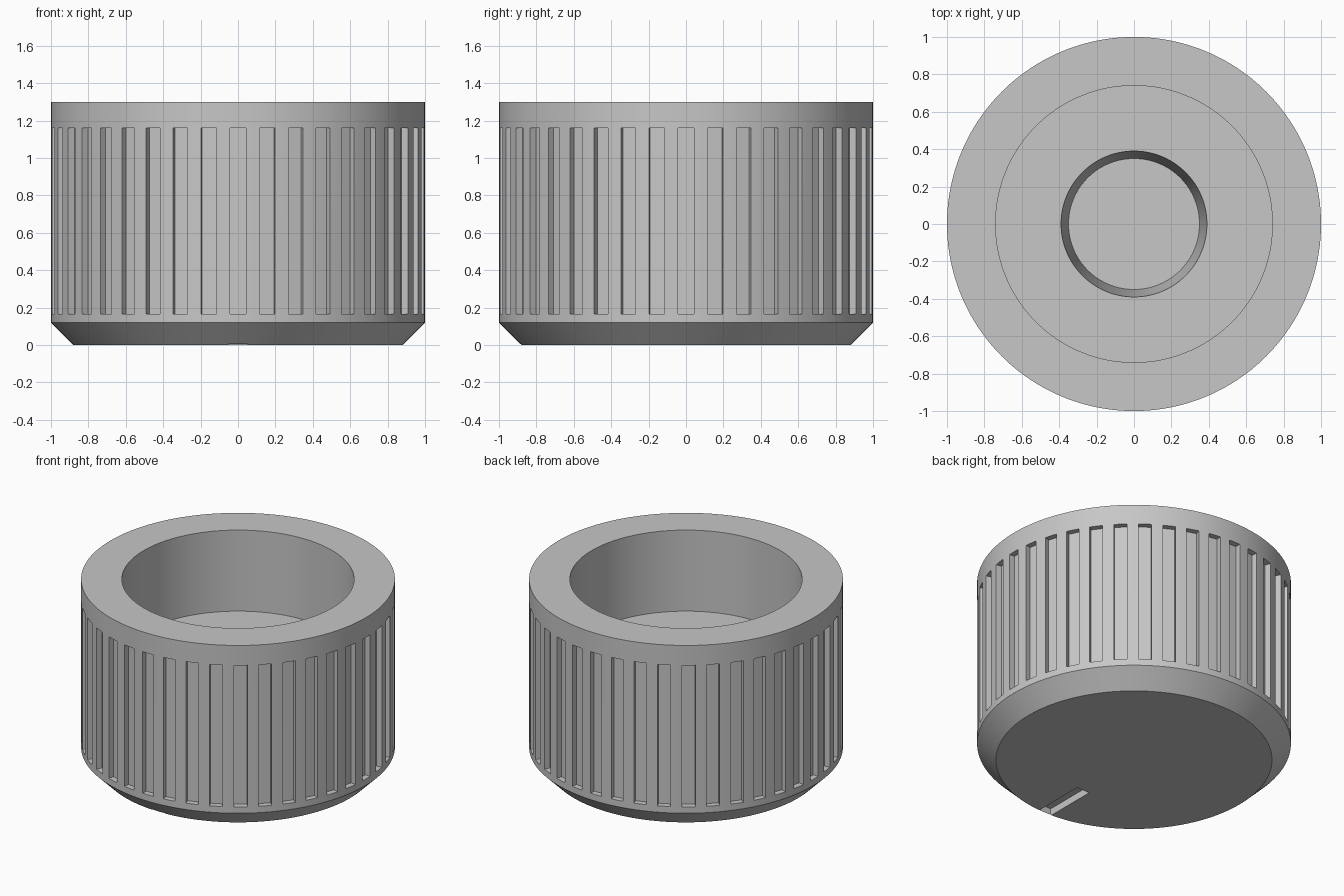
import bpy, bmesh, math
from mathutils import Matrix, Vector

if "Cube" in bpy.data.objects:
    bpy.data.objects.remove(bpy.data.objects["Cube"], do_unlink=True)

SEGMENTS = 160
RIB_GROOVES = 40

grey = bpy.data.materials.new("plain grey")
grey.use_nodes = True
colour = (0.57, 0.57, 0.57, 1)
grey.diffuse_color = colour
bsdf = grey.node_tree.nodes["Principled BSDF"]
bsdf.inputs["Base Color"].default_value = colour


def make_object(name, bm):
    bmesh.ops.recalc_face_normals(bm, faces=bm.faces)
    mesh = bpy.data.meshes.new(name)
    bm.to_mesh(mesh)
    bm.free()
    mesh.materials.append(grey)
    obj = bpy.data.objects.new(name, mesh)
    bpy.context.collection.objects.link(obj)
    return obj


def add_box(bm, centre, size, turn=0):
    matrix = (Matrix.Rotation(turn, 4, "Z") @ Matrix.Translation(centre)
              @ Matrix.Diagonal((*size, 1)))
    bmesh.ops.create_cube(bm, size=1, matrix=matrix)


# Knob body: chamfered outside, wide cavity and tapered shaft hole
profile = [(0, 0), (0.88, 0), (1, 0.12), (1, 1.3), (0.74, 1.3),
           (0.74, 0.73), (0.39, 0.73), (0.35, 0.25), (0, 0.25)]
bm = bmesh.new()
verts = [bm.verts.new((r, 0, z)) for r, z in profile]
edges = [bm.edges.new(pair) for pair in zip(verts, verts[1:])]
bmesh.ops.spin(bm, geom=verts + edges, cent=(0, 0, 0), axis=(0, 0, 1),
               angle=math.tau, steps=SEGMENTS, use_merge=False)
bmesh.ops.remove_doubles(bm, verts=bm.verts, dist=0.0005)
knob = make_object("knob_body", bm)

# Cutters: grip grooves around the side, pointer slot under the base
bm = bmesh.new()
for i in range(RIB_GROOVES):
    add_box(bm, Vector((1.01, 0, 0.6625)), (0.1, 0.084, 0.995),
            math.tau * i / RIB_GROOVES)
add_box(bm, Vector((0, -0.695, 0)), (0.1, 0.38, 0.1))
cutters = make_object("groove_cutters", bm)
cutters.hide_render = True

cut = knob.modifiers.new("grooves", "BOOLEAN")
cut.operation = "DIFFERENCE"
cut.solver = "EXACT"
cut.object = cutters

# Apply the cuts, then smooth the round faces
bpy.context.view_layer.objects.active = knob
for obj in bpy.context.selected_objects:
    obj.select_set(False)
knob.select_set(True)
bpy.ops.object.modifier_apply(modifier=cut.name)
bpy.data.objects.remove(cutters, do_unlink=True)
bpy.ops.object.shade_smooth_by_angle(angle=math.radians(25))
